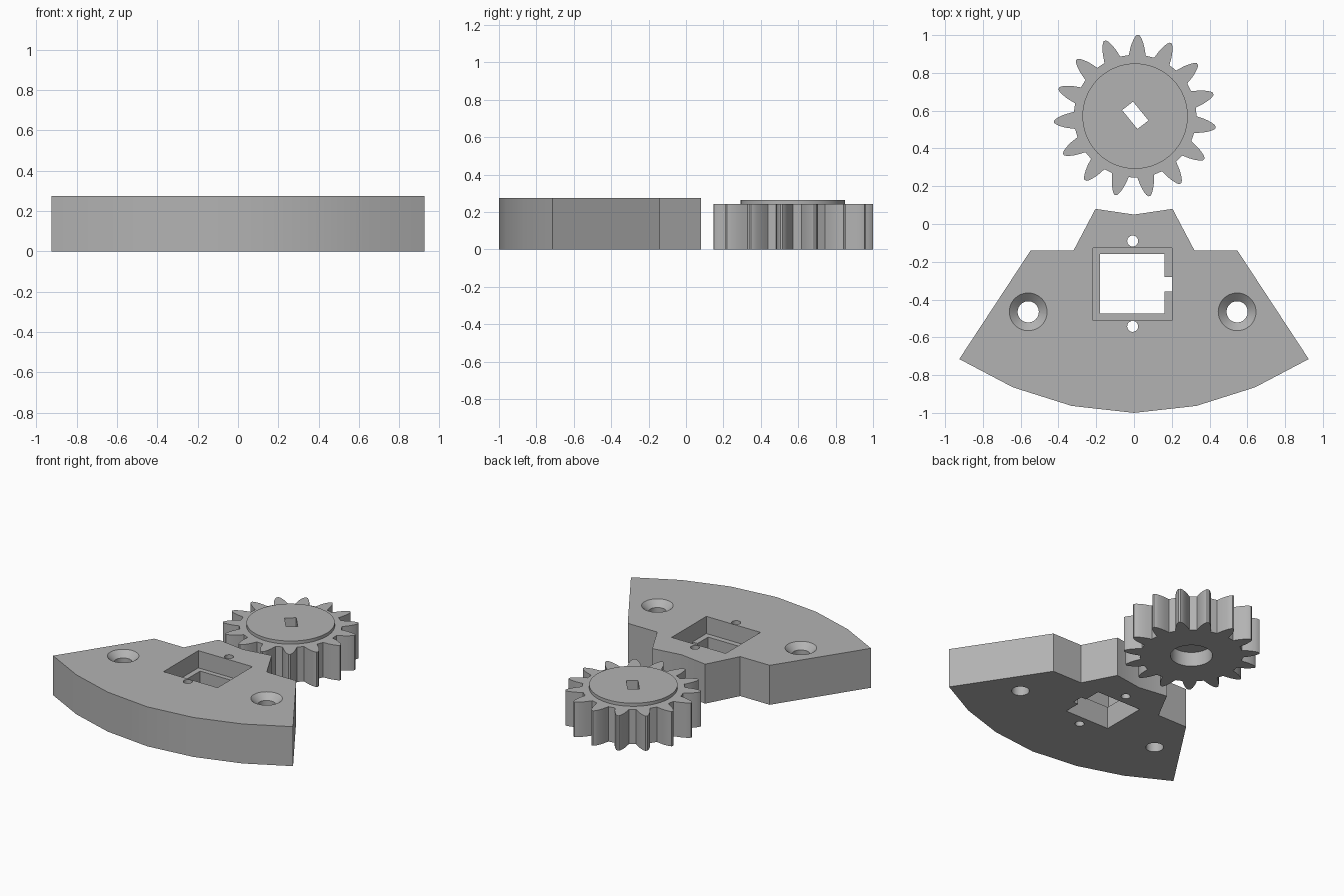
import bpy, bmesh, math
from mathutils import Matrix

cube = bpy.data.objects.get("Cube")
if cube:
    bpy.data.objects.remove(cube, do_unlink=True)

grey = bpy.data.materials.new("plain grey")
grey.use_nodes = True
colour = (0.45, 0.45, 0.45, 1)
grey.diffuse_color = colour
grey.node_tree.nodes["Principled BSDF"].inputs["Base Color"].default_value = colour


def finish(bm, name):
    bmesh.ops.recalc_face_normals(bm, faces=bm.faces)
    mesh = bpy.data.meshes.new(name)
    bm.to_mesh(mesh)
    bm.free()
    mesh.materials.append(grey)
    obj = bpy.data.objects.new(name, mesh)
    bpy.context.collection.objects.link(obj)
    return obj


def prism(name, outline, z0, z1):
    bm = bmesh.new()
    face = bm.faces.new([bm.verts.new((x, y, z0)) for x, y in outline])
    grown = bmesh.ops.extrude_face_region(bm, geom=[face])["geom"]
    verts = [v for v in grown if isinstance(v, bmesh.types.BMVert)]
    bmesh.ops.translate(bm, verts=verts, vec=(0, 0, z1 - z0))
    return finish(bm, name)


def box(name, x0, x1, y0, y1, z0, z1):
    return prism(name, [(x0, y0), (x1, y0), (x1, y1), (x0, y1)], z0, z1)


def cone(name, x, y, r0, r1, z0, z1, sides=48):
    bm = bmesh.new()
    bmesh.ops.create_cone(bm, cap_ends=True, segments=sides, radius1=r0, radius2=r1,
                          depth=z1 - z0, matrix=Matrix.Translation((x, y, (z0 + z1) / 2)))
    return finish(bm, name)


def boolean(obj, tools, operation="DIFFERENCE"):
    for tool in tools:
        mod = obj.modifiers.new("boolean", "BOOLEAN")
        mod.operation, mod.solver, mod.object = operation, "EXACT", tool
        bpy.context.view_layer.objects.active = obj
        bpy.ops.object.modifier_apply(modifier=mod.name)
        bpy.data.objects.remove(tool, do_unlink=True)


# Fan-shaped mounting plate
H = 0.275
half = [(0.204, 0.08), (0.32, -0.14), (0.547, -0.14), (0.925, -0.715),
        (0.64, -0.865), (0.33, -0.963)]
outline = [(0, 0.05)] + half + [(0, -1)] + [(-x, y) for x, y in reversed(half)]
plate = prism("mounting_plate", outline, 0, H)

# Stepped motor window with cable notch, pilot holes and countersunk screw holes
cx = -0.007
cutters = [box("pocket_cutter", -0.217, 0.2, -0.51, -0.127, H - 0.12, H + 0.1),
           box("window_cutter", -0.18, 0.161, -0.473, -0.16, -0.1, H + 0.05),
           box("notch_cutter", 0.1, 0.2, -0.357, -0.28, -0.1, H + 0.05)]
for y in (-0.09, -0.542):
    cutters.append(cone("pilot_cutter", cx, y, 0.029, 0.029, -0.1, H + 0.1, 32))
for side in (-1, 1):
    x = cx + side * 0.553
    cutters.append(cone("screw_cutter", x, -0.465, 0.056, 0.056, -0.1, H + 0.1))
    cutters.append(cone("countersink_cutter", x, -0.465, 0.056, 0.144, H - 0.04, H + 0.04))
boolean(plate, cutters)

# Gear: leaf-shaped teeth repeated around the rim
gx, gy, teeth = 0.006, 0.571, 15
flank = [(0.325, 0.045), (0.345, 0.041), (0.365, 0.037), (0.385, 0.031),
         (0.405, 0.023), (0.42, 0.015), (0.43, 0.006)]
tooth = [(r, -w) for r, w in flank] + [(r, w) for r, w in reversed(flank)]
rim = []
for i in range(teeth):
    a = math.radians(88) + i * math.tau / teeth
    for r, w in tooth:
        t = a + math.asin(w / r)
        rim.append((gx + r * math.cos(t), gy + r * math.sin(t)))
gear = prism("gear", rim, 0, 0.243)

# Raised hub, round bore underneath and a slanted shaft slot through it
boolean(gear, [cone("hub", gx, gy, 0.279, 0.279, 0.2, 0.265, 64)], "UNION")
slot = [(-0.005, 0.648), (0.077, 0.548), (0.018, 0.503), (-0.063, 0.603)]
boolean(gear, [cone("bore_cutter", gx, gy, 0.133, 0.133, -0.1, 0.1),
               prism("slot_cutter", slot, -0.1, 0.4)])

# Smooth curved walls, keep hard edges
bpy.ops.object.select_all(action="DESELECT")
for obj in (plate, gear):
    obj.select_set(True)
bpy.context.view_layer.objects.active = plate
bpy.ops.object.shade_smooth_by_angle(angle=math.radians(30))
